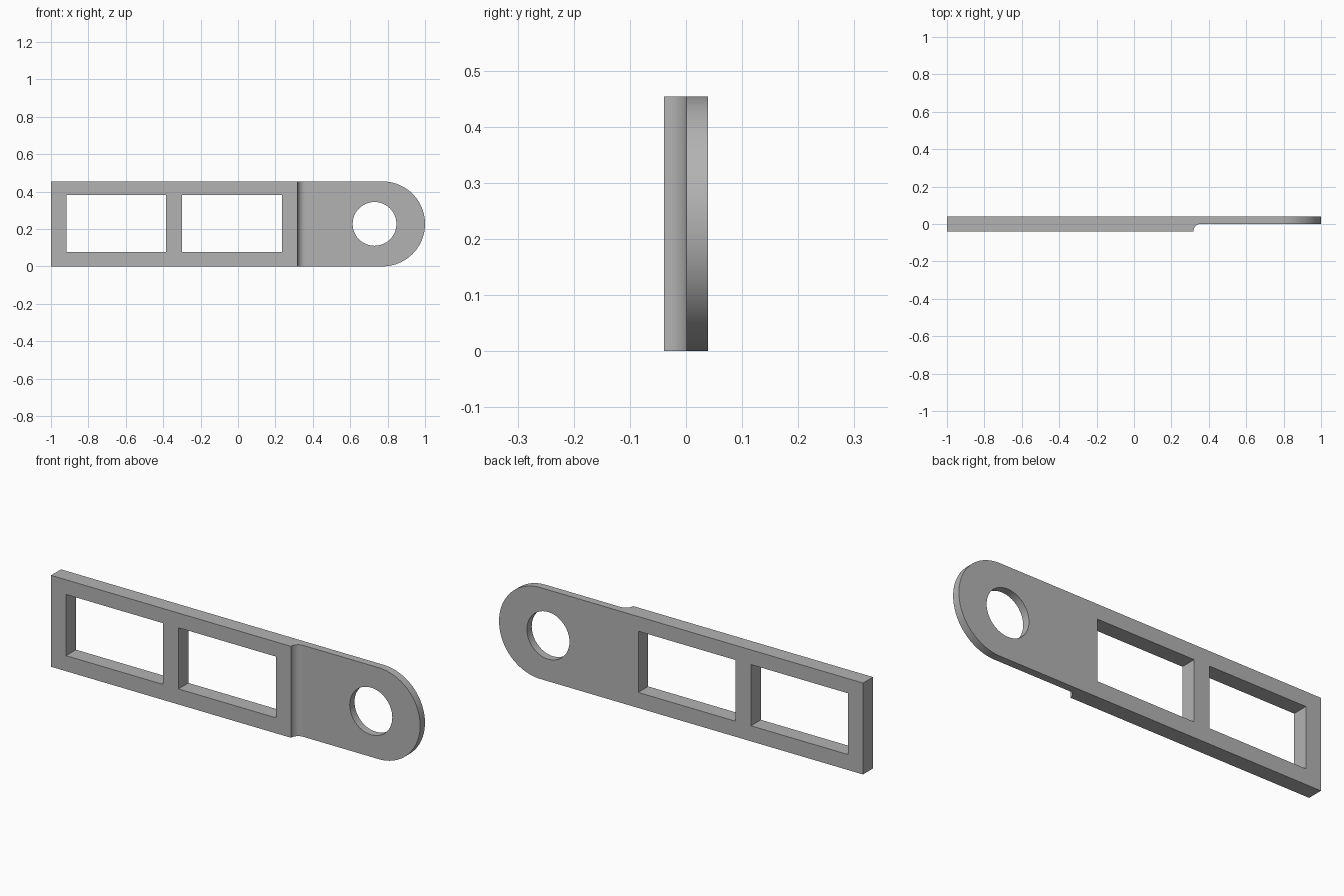
import bpy
import bmesh
from math import pi, sin, cos
from mathutils import Vector

cube = bpy.data.objects.get("Cube")
if cube:
    bpy.data.objects.remove(cube, do_unlink=True)

HEIGHT = 0.454
MID = HEIGHT / 2
HALF = 0.039            # half the thickness of the bar
STEP_X, FILLET = 0.318, 0.04

grey = bpy.data.materials.new("steel grey")
grey.use_nodes = True
grey.diffuse_color = (0.45, 0.45, 0.45, 1)
grey.node_tree.nodes["Principled BSDF"].inputs["Base Color"].default_value = (0.45, 0.45, 0.45, 1)


def arc(cx, cy, r, start, end, steps):
    angles = [start + (end - start) * i / steps for i in range(steps + 1)]
    return [(cx + r * cos(a), cy + r * sin(a)) for a in angles]


def prism(name, outline, place, sweep):
    """Extrude a flat outline; place maps each 2D point into space."""
    bm = bmesh.new()
    face = bm.faces.new([bm.verts.new(place(p)) for p in outline])
    result = bmesh.ops.extrude_face_region(bm, geom=[face])
    moved = [g for g in result["geom"] if isinstance(g, bmesh.types.BMVert)]
    bmesh.ops.translate(bm, verts=moved, vec=sweep)
    bmesh.ops.recalc_face_normals(bm, faces=bm.faces)
    mesh = bpy.data.meshes.new(name)
    bm.to_mesh(mesh)
    bm.free()
    mesh.materials.append(grey)
    obj = bpy.data.objects.new(name, mesh)
    bpy.context.collection.objects.link(obj)
    return obj


def cut(target, name, outline, operation):
    cutter = prism(name, outline, lambda p: (p[0], -0.2, p[1]), Vector((0, 0.4, 0)))
    mod = target.modifiers.new(name, "BOOLEAN")
    mod.operation, mod.object, mod.solver = operation, cutter, "EXACT"
    bpy.context.view_layer.objects.active = target
    bpy.ops.object.modifier_apply(modifier=mod.name)
    bpy.data.objects.remove(cutter, do_unlink=True)


# Stepped bar: thick frame, concave fillet, thin lug
profile = [(-1, HALF), (-1, -HALF)]
profile += arc(STEP_X + FILLET, -HALF, FILLET, pi, pi / 2, 10)
profile += [(1.1, FILLET - HALF), (1.1, HALF)]
bar = prism("link_bar", profile, lambda p: (p[0], p[1], 0), Vector((0, 0, HEIGHT)))

# Rounded end of the lug
rounded = [(-1.1, HEIGHT), (-1.1, 0)] + arc(1 - MID, MID, MID, -pi / 2, pi / 2, 48)
cut(bar, "rounded_end", rounded, "INTERSECT")

# Two rectangular windows and the pin hole
for left, right in ((-0.917, -0.384), (-0.3, 0.235)):
    cut(bar, "window", [(left, 0.077), (right, 0.077), (right, 0.381), (left, 0.381)], "DIFFERENCE")
cut(bar, "pin_hole", arc(0.73, MID, 0.117, 0, 2 * pi, 48)[:-1], "DIFFERENCE")

bpy.ops.object.select_all(action="DESELECT")
bar.select_set(True)
bpy.context.view_layer.objects.active = bar
bpy.ops.object.shade_smooth_by_angle(angle=pi / 6)
